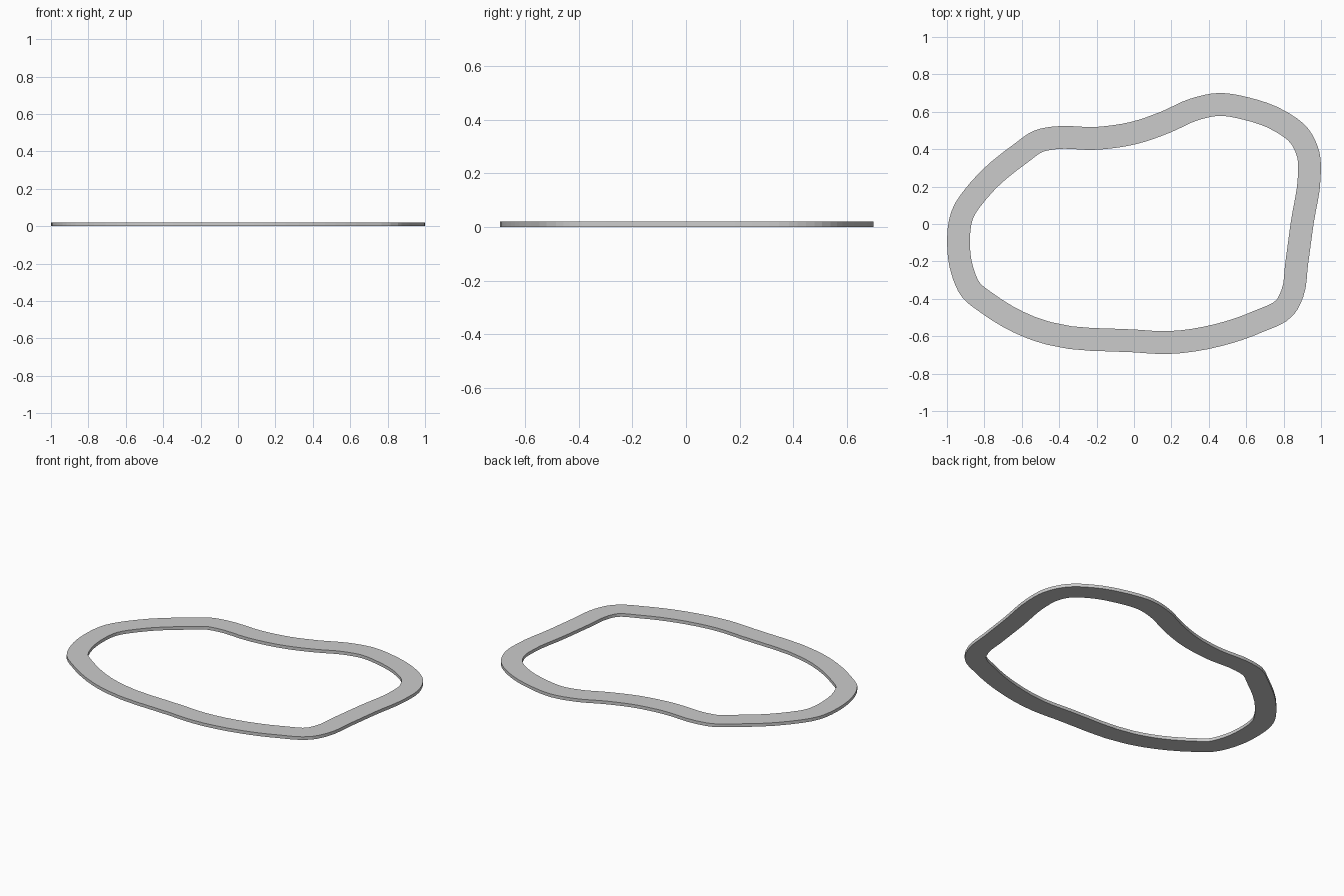
import bpy, bmesh
from mathutils import Vector

if "Cube" in bpy.data.objects:
    bpy.data.objects.remove(bpy.data.objects["Cube"])

WIDTH, HEIGHT, STEPS = 0.122, 0.02, 4

# Centre line of the closed circuit, clockwise from the left end
path = [Vector(p) for p in [
    (-.938, -.11), (-.918, .05), (-.83, .18), (-.60, .382), (-.51, .443), (-.43, .46),
    (-.20, .458), (0, .487), (.17, .545), (.32, .612), (.45, .639), (.60, .617),
    (.78, .55), (.885, .47), (.932, .37), (.937, .25), (.90, .01), (.87, -.21),
    (.847, -.37), (.81, -.443), (.66, -.523), (.45, -.594), (.18, -.634), (0, -.625),
    (-.45, -.586), (-.56, -.55), (-.79, -.42), (-.87, -.355), (-.918, -.25)]]
n = len(path)


def tangent(i):
    """Length-weighted slope, so unevenly spaced points stay smooth."""
    a, b, c = path[i - 1], path[i % n], path[(i + 1) % n]
    d0, d1 = (b - a).length, (c - b).length
    return ((b - a) / d0 * d1 + (c - b) / d1 * d0) / (d0 + d1)


# Smooth the centre line with Hermite segments
line = []
for i in range(n):
    j = (i + 1) % n
    p, q = path[i], path[j]
    d = (q - p).length
    m0, m1 = tangent(i) * d, tangent(j) * d
    for s in range(STEPS):
        t = s / STEPS
        line.append(p * (2*t**3 - 3*t**2 + 1) + m0 * (t**3 - 2*t**2 + t)
                    + q * (3*t**2 - 2*t**3) + m1 * (t**3 - t**2))

# Sweep a rectangular section around it
bm = bmesh.new()
rings = []
count = len(line)
for i, p in enumerate(line):
    d = (line[(i + 1) % count] - line[i - 1]).normalized()
    side = Vector((-d.y, d.x)) * WIDTH / 2
    rings.append([bm.verts.new((*(p + side * k), z))
                  for k, z in ((1, 0), (-1, 0), (-1, HEIGHT), (1, HEIGHT))])
for i, a in enumerate(rings):
    b = rings[(i + 1) % count]
    for k in range(4):
        bm.faces.new((a[k], a[k - 3], b[k - 3], b[k]))
bmesh.ops.recalc_face_normals(bm, faces=bm.faces)

mesh = bpy.data.meshes.new("circuit_track")
bm.to_mesh(mesh)
bm.free()
track = bpy.data.objects.new("circuit_track", mesh)
bpy.context.collection.objects.link(track)
